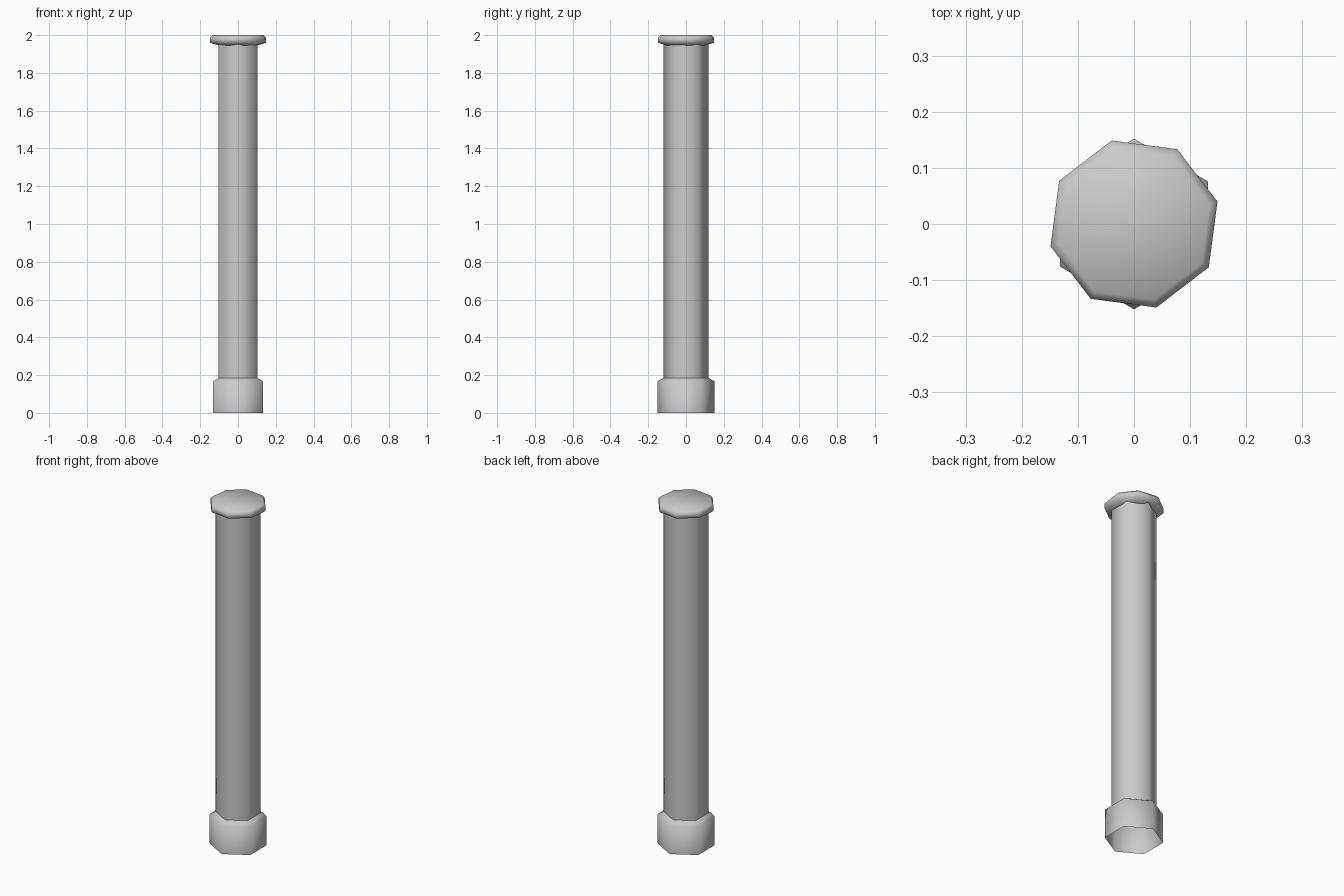
import bpy, bmesh
from math import sin, cos, pi, radians

if "Cube" in bpy.data.objects:
    bpy.data.objects.remove(bpy.data.objects["Cube"])


def lathe(name, sides, profile, turn, cap_top=False):
    """Faceted post section: rings of (radius, z) joined by quads."""
    bm = bmesh.new()
    rings = []
    for r, z in profile:
        rings.append([bm.verts.new((r * cos(turn + 2 * pi * i / sides),
                                    r * sin(turn + 2 * pi * i / sides), z))
                      for i in range(sides)])
    for a, b in zip(rings, rings[1:]):
        for i in range(sides):
            j = (i + 1) % sides
            bm.faces.new((a[i], a[j], b[j], b[i]))
    if cap_top:
        bm.faces.new(rings[-1])
    for f in bm.faces:
        f.smooth = True
    mesh = bpy.data.meshes.new(name)
    bm.to_mesh(mesh)
    bm.free()
    ob = bpy.data.objects.new(name, mesh)
    bpy.context.collection.objects.link(ob)
    return ob


# hexagonal foot, open underneath, with a chamfered shoulder
lathe("base", 6, [(0.152, 0), (0.152, 0.167), (0.118, 0.185)], radians(30))

# hexagonal shaft
lathe("shaft", 6, [(0.118, 0.185), (0.118, 1.955)], radians(30))

# octagonal cap with bevelled rim and sloping underside
lathe("cap", 8, [(0.103, 1.944), (0.154, 1.96), (0.154, 1.986), (0.139, 2.0)],
      radians(15), cap_top=True)
